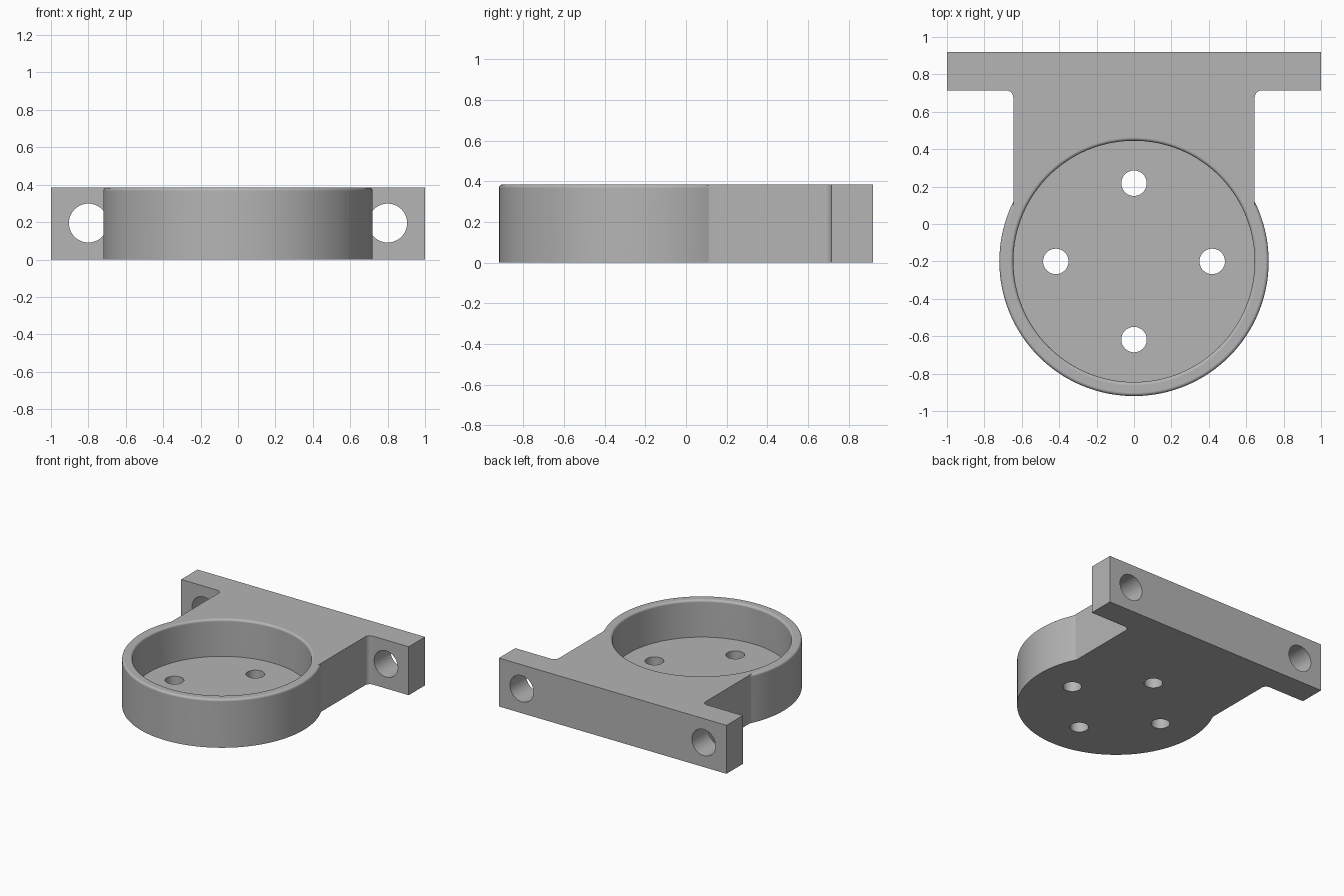
import bpy
import bmesh
from math import cos, sin, pi, radians
from mathutils import Matrix, Vector

HEIGHT = 0.385
CUP_Y = -0.2
CUP_R = 0.72
POCKET_R = 0.645
FLOOR_Z = 0.09
ROUND = 0.018
BACK, STEP = 0.92, 0.715
FILLET = 0.04

cube = bpy.data.objects.get("Cube")
if cube:
    bpy.data.objects.remove(cube, do_unlink=True)

grey = bpy.data.materials.new("mid grey")
grey.use_nodes = True
grey.diffuse_color = (0.46, 0.46, 0.46, 1)
grey.node_tree.nodes["Principled BSDF"].inputs["Base Color"].default_value = grey.diffuse_color


def finish(name, bm):
    bmesh.ops.recalc_face_normals(bm, faces=bm.faces)
    mesh = bpy.data.meshes.new(name)
    bm.to_mesh(mesh)
    bm.free()
    mesh.materials.append(grey)
    obj = bpy.data.objects.new(name, mesh)
    bpy.context.collection.objects.link(obj)
    return obj


def lathe(name, profile, centre, sides=128):
    """Closed solid from (radius, z) pairs, capped at both ends."""
    bm = bmesh.new()
    rings = [[bm.verts.new((centre[0] + r * cos(2 * pi * i / sides),
                            centre[1] + r * sin(2 * pi * i / sides), z))
              for i in range(sides)] for r, z in profile]
    for a, b in zip(rings, rings[1:]):
        for i in range(sides):
            j = (i + 1) % sides
            bm.faces.new((a[i], a[j], b[j], b[i]))
    bm.faces.new(rings[0])
    bm.faces.new(rings[-1])
    return finish(name, bm)


def extrude(name, outline, height):
    bm = bmesh.new()
    face = bm.faces.new([bm.verts.new((x, y, 0)) for x, y in outline])
    top = bmesh.ops.extrude_face_region(bm, geom=[face])["geom"]
    bmesh.ops.translate(bm, vec=(0, 0, height),
                        verts=[v for v in top if isinstance(v, bmesh.types.BMVert)])
    return finish(name, bm)


def boolean(obj, other, operation):
    mod = obj.modifiers.new(operation, "BOOLEAN")
    mod.operation = operation
    mod.solver = "EXACT"
    mod.object = other
    other.hide_render = True
    bpy.context.view_layer.objects.active = obj
    bpy.ops.object.modifier_apply(modifier=mod.name)
    bpy.data.objects.remove(other, do_unlink=True)


arc = [i * pi / 10 for i in range(6)]

# T-shaped neck and mounting flange, with filleted inner corners
half = [(POCKET_R, 0.0)]
half += [(POCKET_R + FILLET * (1 - cos(a)), STEP - FILLET * (1 - sin(a))) for a in arc]
half += [(1, STEP), (1, BACK)]
bracket = extrude("mounting_bracket", half + [(-x, y) for x, y in reversed(half)], HEIGHT)

# Round cup with a softened top edge
cup_profile = [(CUP_R, 0)] + [(CUP_R - ROUND * (1 - cos(a)),
                               HEIGHT - ROUND * (1 - sin(a))) for a in arc]
boolean(bracket, lathe("cup", cup_profile, (0, CUP_Y)), "UNION")

# Pocket with a softened lip
pocket = [(POCKET_R, FLOOR_Z)] + [(POCKET_R + ROUND * (1 - cos(a)),
                                   HEIGHT - ROUND * (1 - sin(a))) for a in arc]
pocket.append((POCKET_R + ROUND, HEIGHT + 0.1))
boolean(bracket, lathe("pocket_cutter", pocket, (0, CUP_Y)), "DIFFERENCE")

# Four screw holes in the cup floor
for k in range(4):
    a = k * pi / 2
    hole = lathe("floor_hole_cutter", [(0.068, -0.1), (0.068, 0.2)],
                 (0.418 * cos(a), CUP_Y + 0.418 * sin(a)), 48)
    boolean(bracket, hole, "DIFFERENCE")

# Bolt holes through the flange
for side in (-1, 1):
    hole = lathe("flange_hole_cutter", [(0.104, -0.3), (0.104, 0.3)], (0, 0), 64)
    hole.data.transform(Matrix.Translation(Vector((side * 0.8, 0.82, 0.195)))
                        @ Matrix.Rotation(radians(90), 4, "X"))
    boolean(bracket, hole, "DIFFERENCE")

# Smooth curved walls, crisp edges
bpy.ops.object.select_all(action="DESELECT")
bracket.select_set(True)
bpy.context.view_layer.objects.active = bracket
bpy.ops.object.shade_smooth_by_angle(angle=radians(30))
weighted = bracket.modifiers.new("weighted normals", "WEIGHTED_NORMAL")
weighted.keep_sharp = True
